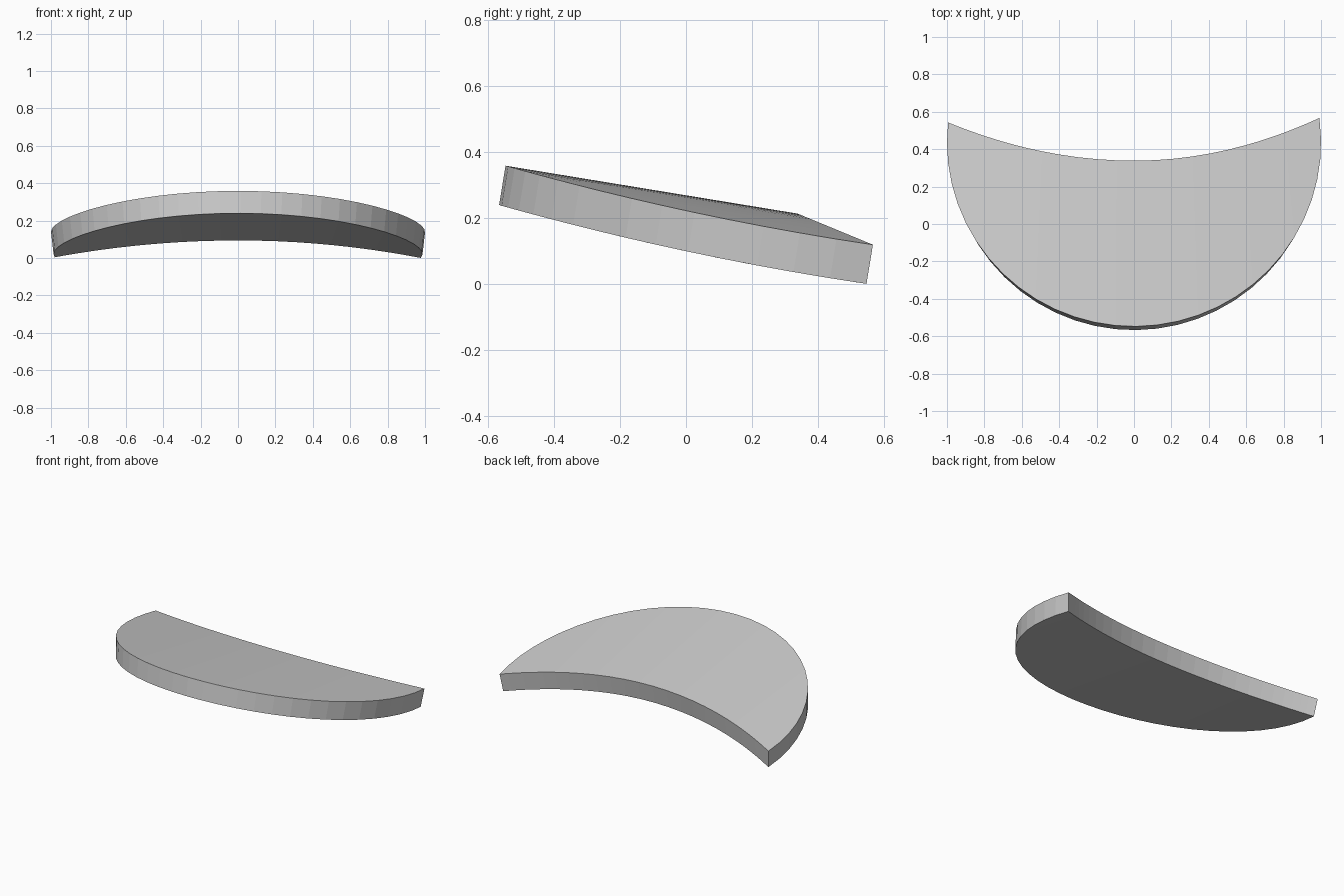
import bpy, bmesh, math
from mathutils import Vector

if "Cube" in bpy.data.objects:
    bpy.data.objects.remove(bpy.data.objects["Cube"])

N = 30                 # facets along the rim
SLOPE, DROP, THICK = 0.164, 0.058, 0.121
CY, RY = 0.437, 0.983  # centre and depth of the front arc
INNER_Y = 0.34         # middle of the hollow back edge
LEFT, RIGHT = math.radians(96.3), math.radians(97.7)


def height(x, y):
    # tilted sheet that bends down towards both sides
    return 0.276 - SLOPE * y - DROP * x * x


def rim(a):
    return math.sin(a), CY - RY * math.cos(a)


def lower(p):
    # matching point of the underside, offset along the surface normal
    n = Vector((2 * DROP * p.x, SLOPE, 1)).normalized()
    return p - n * THICK


# outlines: round front rim and hollow back edge, meeting in two tips
outer, inner = [], []
for i in range(N + 1):
    a = -LEFT + (LEFT + RIGHT) * i / N
    x, y = rim(a)
    outer.append(Vector((x, y, height(x, y))))
    end = -LEFT if a < 0 else RIGHT
    tx, ty = rim(end)
    s = math.sin(math.pi / 2 * abs(a / end))
    x, y = tx * s, INNER_Y + (ty - INNER_Y) * s * s
    inner.append(Vector((x, y, height(x, y))))

# curved crescent slab
bm = bmesh.new()
loops = [outer, inner, [lower(p) for p in inner], [lower(p) for p in outer]]
rows = [[bm.verts.new(p) for p in loop] for loop in loops]
for k in range(4):
    a, b = rows[k], rows[(k + 1) % 4]
    for i in range(N):
        bm.faces.new((a[i], a[i + 1], b[i + 1], b[i]))
bmesh.ops.remove_doubles(bm, verts=bm.verts[:], dist=1e-4)
bmesh.ops.recalc_face_normals(bm, faces=bm.faces[:])

# centre on x and y, stand on z = 0
lo = Vector([min(v.co[k] for v in bm.verts) for k in range(3)])
hi = Vector([max(v.co[k] for v in bm.verts) for k in range(3)])
mid = (lo + hi) / 2
bmesh.ops.translate(bm, verts=bm.verts[:], vec=(-mid.x, -mid.y, -lo.z))

mesh = bpy.data.meshes.new("crescent_slab")
bm.to_mesh(mesh)
bm.free()
mat = bpy.data.materials.new("light grey")
mat.diffuse_color = (0.6, 0.6, 0.6, 1)
mat.use_nodes = True
mat.node_tree.nodes["Principled BSDF"].inputs["Base Color"].default_value = mat.diffuse_color
mesh.materials.append(mat)
bpy.context.collection.objects.link(bpy.data.objects.new("crescent_slab", mesh))
